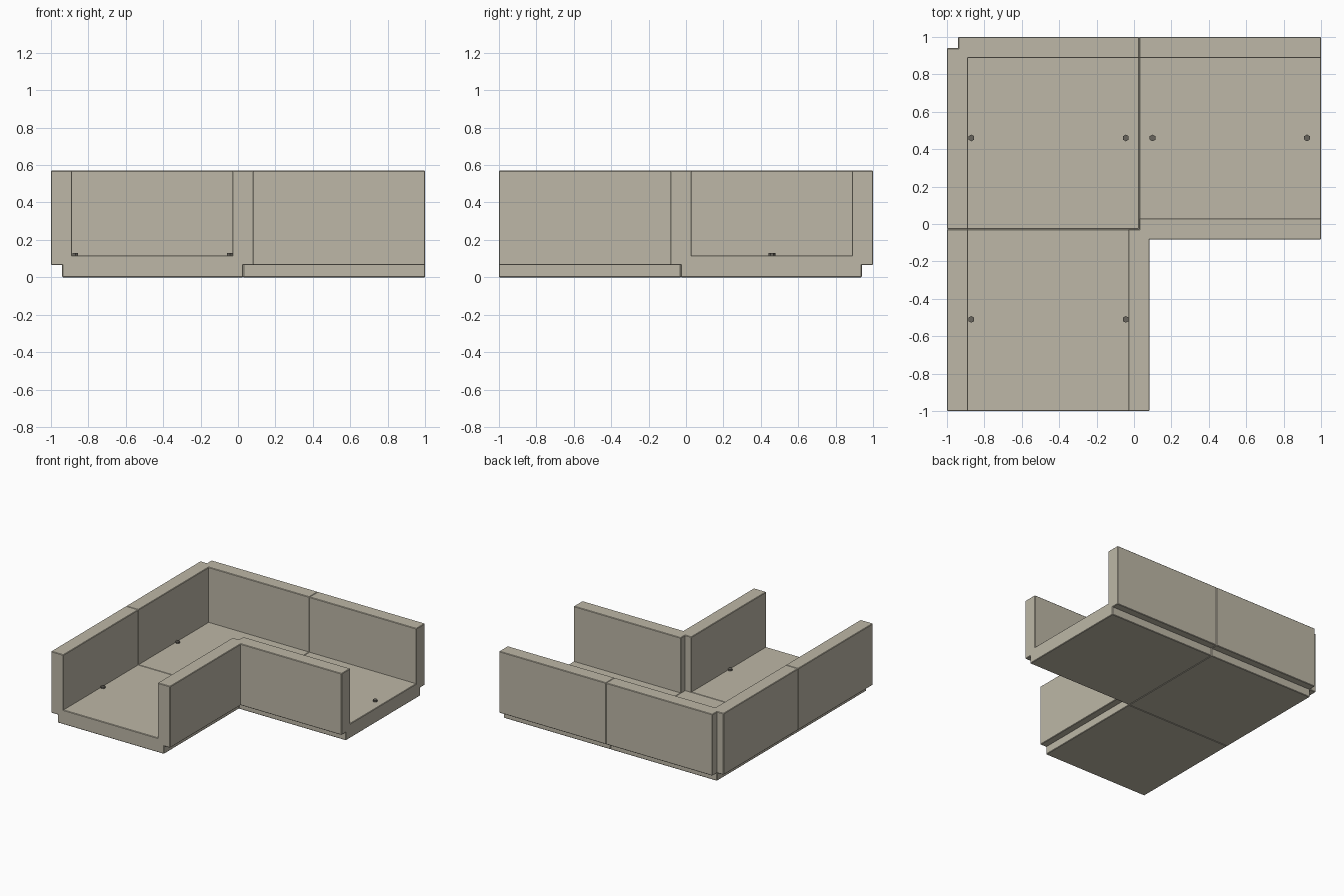
import bpy, bmesh
from math import radians

if "Cube" in bpy.data.objects:
    bpy.data.objects.remove(bpy.data.objects["Cube"])

FLOOR, LEDGE, TOP, SEAM = 0.117, 0.065, 0.57, 0.027


def material(name, rgb):
    mat = bpy.data.materials.new(name)
    mat.diffuse_color = (*rgb, 1)
    mat.use_nodes = True
    mat.node_tree.nodes["Principled BSDF"].inputs["Base Color"].default_value = mat.diffuse_color
    return mat


STONE = material("warm_grey", (0.51, 0.475, 0.385))
DARK = material("dark_grey", (0.14, 0.13, 0.11))


def prism(name, ring, sweep):
    """Solid swept from a closed ring of points by a vector."""
    bm = bmesh.new()
    face = bm.faces.new([bm.verts.new(p) for p in ring])
    ext = bmesh.ops.extrude_face_region(bm, geom=[face])["geom"]
    bmesh.ops.translate(bm, vec=sweep,
                        verts=[v for v in ext if isinstance(v, bmesh.types.BMVert)])
    bmesh.ops.recalc_face_normals(bm, faces=bm.faces[:])
    me = bpy.data.meshes.new(name)
    bm.to_mesh(me)
    bm.free()
    me.materials.append(STONE)
    ob = bpy.data.objects.new(name, me)
    bpy.context.collection.objects.link(ob)
    return ob


def soften(ob):
    """Small chamfer on the outward edges only."""
    bm = bmesh.new()
    bm.from_mesh(ob.data)
    edges = [e for e in bm.edges if e.is_manifold and e.is_convex
             and e.calc_face_angle(0) > radians(40)]
    bmesh.ops.bevel(bm, geom=edges, offset=0.004, offset_type="OFFSET",
                    segments=1, profile=0.5, affect="EDGES")
    bm.to_mesh(ob.data)
    bm.free()


# Straight channel cross-section: two walls on a narrower foot
channel = [(-0.94, 0), (SEAM, 0), (SEAM, LEDGE), (0.083, LEDGE), (0.083, TOP),
           (-0.03, TOP), (-0.03, FLOOR), (-0.887, FLOOR), (-0.887, TOP),
           (-1, TOP), (-1, LEDGE), (-0.94, LEDGE)]
soften(prism("front_channel", [(x, -1, z) for x, z in channel], (0, 1 - SEAM, 0)))
soften(prism("right_channel", [(1, -x, z) for x, z in channel], (SEAM - 1, 0, 0)))

# Corner piece: square floor slab joined to an L-shaped outer wall
corner = prism("corner_channel",
               [(-0.94, -SEAM, 0), (SEAM, -SEAM, 0), (SEAM, 0.94, 0), (-0.94, 0.94, 0)],
               (0, 0, FLOOR))
wall_plan = [(-1, -SEAM), (-0.887, -SEAM), (-0.887, 0.887), (SEAM, 0.887),
             (SEAM, 1), (-0.94, 1), (-0.94, 0.94), (-1, 0.94)]
wall = prism("corner_wall_helper", [(x, y, LEDGE) for x, y in wall_plan],
             (0, 0, TOP - LEDGE))
wall.hide_render = True
wall.hide_set(True)
join = corner.modifiers.new("join_wall", "BOOLEAN")
join.operation, join.solver, join.object = "UNION", "EXACT", wall
bpy.context.view_layer.objects.active = corner
bpy.ops.object.modifier_apply(modifier=join.name)
bpy.data.objects.remove(wall)
soften(corner)

# Pairs of small dark hexagonal studs on each floor
for label, cx, cy in (("corner", -0.457, 0.46), ("right", 0.512, 0.46),
                      ("front", -0.457, -0.51)):
    for side, dx in (("left", -0.413), ("right", 0.413)):
        bpy.ops.mesh.primitive_cylinder_add(vertices=6, radius=0.018, depth=0.03,
                                            location=(cx + dx, cy, 0.115))
        stud = bpy.context.object
        stud.name = f"{label}_stud_{side}"
        stud.data.materials.append(DARK)
